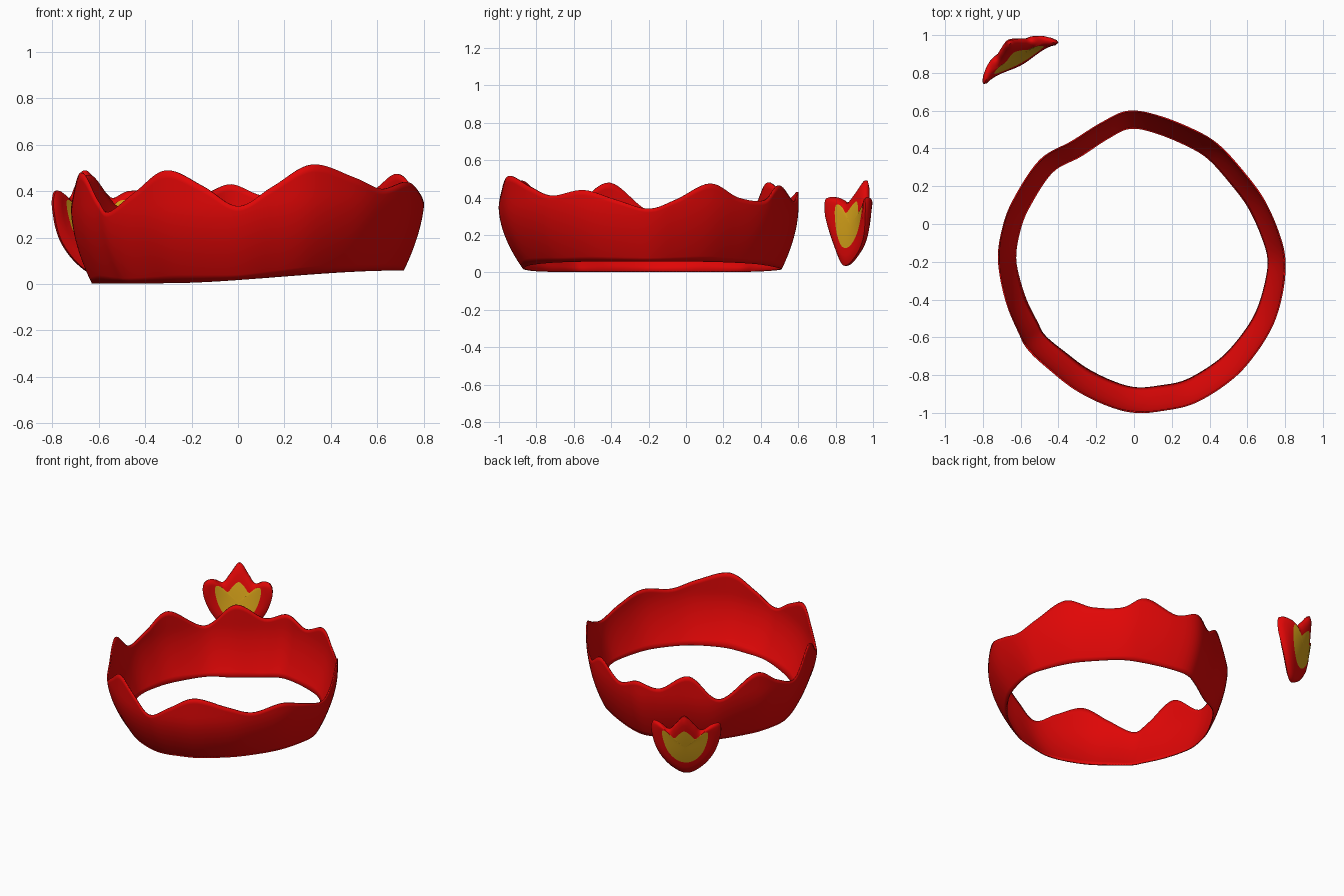
import bpy
import bmesh
from mathutils import Vector

cube = bpy.data.objects.get("Cube")
if cube:
    bpy.data.objects.remove(cube, do_unlink=True)


def make_material(name, color):
    mat = bpy.data.materials.new(name)
    mat.use_nodes = True
    mat.diffuse_color = color
    mat.node_tree.nodes["Principled BSDF"].inputs["Base Color"].default_value = color
    return mat


red = make_material("red", (0.75, 0.002, 0.002, 1))
gold = make_material("gold", (0.67, 0.36, 0.01, 1))


def smooth_loop(points, steps):
    """Closed Catmull-Rom curve through the points."""
    pts = [Vector(p) for p in points]
    n = len(pts)
    result = []
    for i in range(n):
        a, b, c, d = (pts[(i + k) % n] for k in (-1, 0, 1, 2))
        for s in range(steps):
            t = s / steps
            result.append(b + (c - a) * t / 2
                          + (a * 2 - b * 5 + c * 4 - d) * t ** 2 / 2
                          + (b * 3 - a - c * 3 + d) * t ** 3 / 2)
    return result


def bridge(bm, lower, upper, material=0):
    n = len(lower)
    for i in range(n):
        j = (i + 1) % n
        face = bm.faces.new((lower[i], lower[j], upper[j], upper[i]))
        face.material_index = material


def finish(name, bm, materials):
    mesh = bpy.data.meshes.new(name)
    bm.to_mesh(mesh)
    bm.free()
    obj = bpy.data.objects.new(name, mesh)
    bpy.context.collection.objects.link(obj)
    for mat in materials:
        mesh.materials.append(mat)
    bpy.ops.object.select_all(action="DESELECT")
    obj.select_set(True)
    bpy.context.view_layer.objects.active = obj
    bpy.ops.object.shade_smooth_by_angle(angle=0.9)
    return obj


# Collar: widest outline (x, y) with the height of the scalloped rim
RIM = [(-.03, .6, .43), (-.17, .54, .39), (-.33, .44, .48), (-.5, .34, .325),
       (-.64, .13, .47), (-.7, -.03, .38), (-.72, -.2, .33), (-.68, -.41, .48),
       (-.61, -.58, .36), (-.56, -.67, .31), (-.44, -.78, .4), (-.31, -.88, .49),
       (-.15, -.96, .42), (0, -1, .335), (.15, -.99, .42), (.32, -.95, .515),
       (.5, -.84, .46), (.62, -.72, .41), (.73, -.55, .44), (.785, -.38, .39),
       (.805, -.2, .34), (.77, -.05, .39), (.69, .13, .475), (.58, .28, .4),
       (.45, .42, .385), (.32, .5, .465), (.13, .575, .38)]
CENTRE = Vector((.04, -.2))
BULGE = .33


def collar_point(rim, t):
    ramp = min(max((rim.x + .4) / 1.2, 0), 1)
    bottom = .003 + .055 * ramp * ramp * (3 - 2 * ramp)
    z = bottom + (rim.z - bottom) * t
    radial = (rim.xy - CENTRE).normalized()
    frontness = max(-radial.y, 0)
    inset = (.09 + .04 * frontness) * max(1 - (z - bottom) / BULGE, 0) ** 1.8
    xy = rim.xy - radial * inset
    return (xy.x, xy.y, z)


bm = bmesh.new()
rim_loop = smooth_loop(RIM, 8)
ROWS = 14
rows = [[bm.verts.new(collar_point(p, r / ROWS)) for p in rim_loop]
        for r in range(ROWS + 1)]
for lower, upper in zip(rows, rows[1:]):
    bridge(bm, lower, upper)
collar = finish("scalloped_collar", bm, [red])
shell = collar.modifiers.new("thickness", "SOLIDIFY")
shell.thickness = .008
shell.offset = -1

# Crest: mirrored half outlines (across, height) of the shield and its gold centre
SHIELD = [(0, .035), (.095, .085), (.18, .19), (.222, .31), (.218, .39),
          (.17, .4), (.105, .37), (.06, .42), (0, .49)]
GOLD = [(0, .13), (.06, .15), (.115, .215), (.145, .305), (.145, .36),
        (.11, .352), (.07, .318), (.035, .355), (0, .38)]
ACROSS = Vector((.875, .485, 0))
OUTWARD = Vector((-.485, .875, 0))
ORIGIN = Vector((-.602, .857, 0))


def mirrored(half):
    return half + [(-u, z) for u, z in half[-2:0:-1]]


def crest_point(p, depth):
    lean = .12 * (p.y - .04) / .45 * max(1 - (p.x / .22) ** 2, 0)
    return ORIGIN + ACROSS * p.x + OUTWARD * (lean + depth) + Vector((0, 0, p.y))


outer = smooth_loop(mirrored(SHIELD), 6)
inner = smooth_loop(mirrored(GOLD), 6)
middle = Vector((0, .25))

bm = bmesh.new()
edges = []
for side in (-1, 1):
    # Red border, then gold rings closing on the middle
    layers = [(outer, .008), ([a.lerp(b, .25) for a, b in zip(outer, inner)], .022),
              ([a.lerp(b, .6) for a, b in zip(outer, inner)], .028), (inner, .03)]
    layers += [([p.lerp(middle, k) for p in inner], .032) for k in (.35, .7)]
    loops = [[bm.verts.new(crest_point(p, side * depth)) for p in pts]
             for pts, depth in layers]
    for i in range(len(loops) - 1):
        bridge(bm, loops[i], loops[i + 1], int(i >= 3))
    tip = bm.verts.new(crest_point(middle, side * .032))
    last = loops[-1]
    for i in range(len(last)):
        face = bm.faces.new((last[i], last[(i + 1) % len(last)], tip))
        face.material_index = 1
    edges.append(loops[0])
bridge(bm, edges[0], edges[1])
bmesh.ops.recalc_face_normals(bm, faces=bm.faces)
finish("back_crest", bm, [red, gold])
